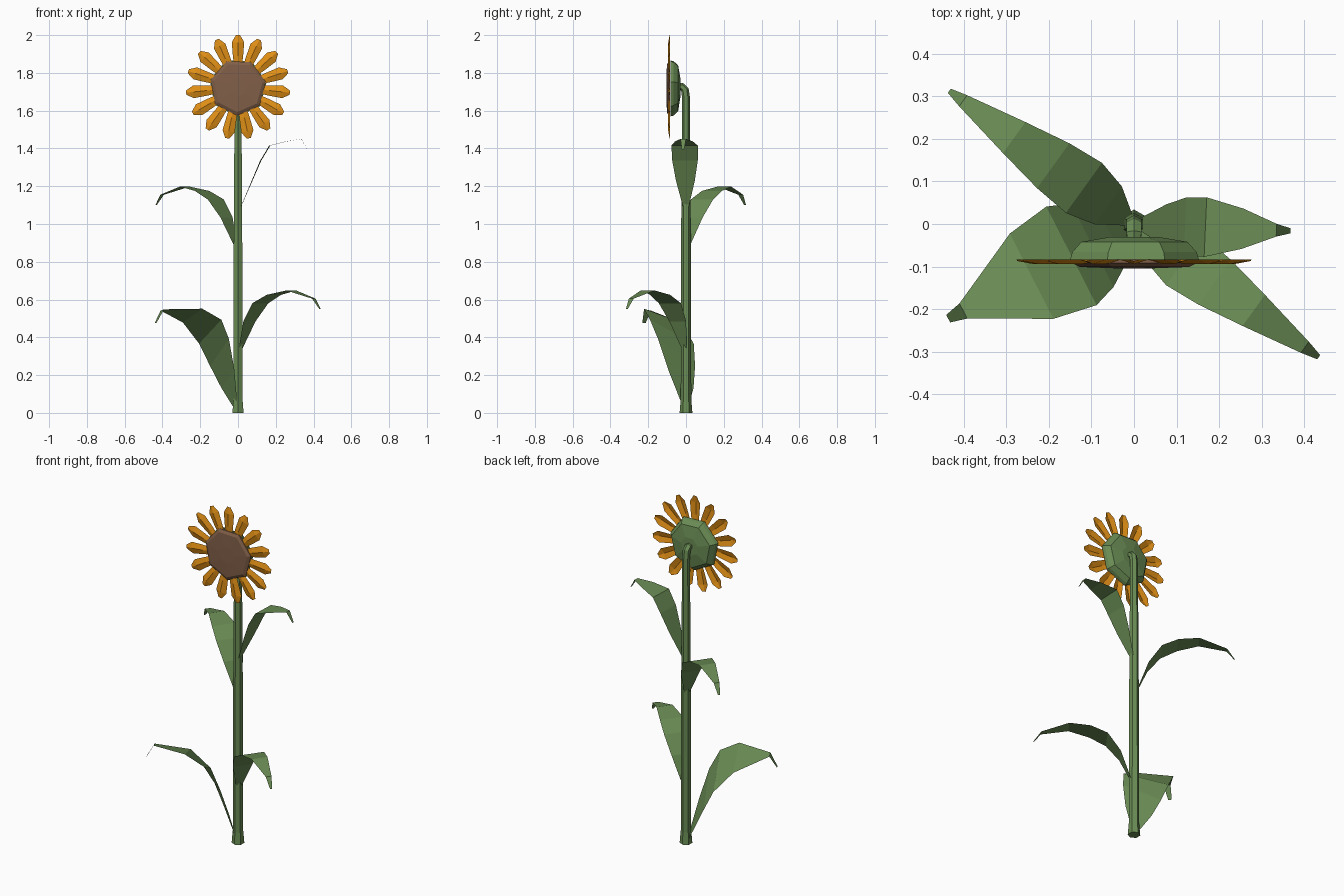
import bpy, bmesh, math
from mathutils import Vector

if "Cube" in bpy.data.objects:
    bpy.data.objects.remove(bpy.data.objects["Cube"])

HEAD_Z = 1.724


def material(name, rgb):
    m = bpy.data.materials.new(name)
    m.diffuse_color = (*rgb, 1)
    m.use_nodes = True
    m.node_tree.nodes["Principled BSDF"].inputs["Base Color"].default_value = m.diffuse_color
    return m


GREEN = material("leaf green", (0.145, 0.265, 0.09))
ORANGE = material("petal orange", (0.76, 0.28, 0.008))
BROWN = material("seed brown", (0.22, 0.115, 0.065))


def make(name, bm, mat):
    bmesh.ops.recalc_face_normals(bm, faces=bm.faces)
    me = bpy.data.meshes.new(name)
    bm.to_mesh(me)
    bm.free()
    me.materials.append(mat)
    ob = bpy.data.objects.new(name, me)
    bpy.context.collection.objects.link(ob)
    return ob


def bridge(bm, a, b, closed=True):
    n = len(a)
    for i in range(n if closed else n - 1):
        j = (i + 1) % n
        bm.faces.new((a[i], a[j], b[j], b[i]))


# Stem: hexagonal tube that hooks forward into the head
path = [(0, 0, .034), (0, .07, .028), (0, .9, .026), (0, 1.67, .021),
        (-.006, 1.712, .021), (-.022, 1.727, .02), (-.05, 1.727, .018)]
bm = bmesh.new()
rings = []
for i, (y, z, r) in enumerate(path):
    p, q = path[max(i - 1, 0)], path[min(i + 1, len(path) - 1)]
    t = Vector((0, q[0] - p[0], q[1] - p[1])).normalized()
    side = Vector((1, 0, 0))
    up = t.cross(side)
    rings.append([bm.verts.new(Vector((0, y, z)) + r * (
        math.sin(k * math.tau / 6) * side + math.cos(k * math.tau / 6) * up))
        for k in range(6)])
for a, b in zip(rings, rings[1:]):
    bridge(bm, a, b)
bm.faces.new(rings[0])
bm.faces.new(rings[-1])
make("stem", bm, GREEN)


# Head: seven-sided turned shapes facing the front
def turned(name, profile, mat):
    bm = bmesh.new()
    rings = []
    for r, y in profile:
        rings.append([bm.verts.new((r * math.cos(a), y, HEAD_Z + r * math.sin(a)))
                      for a in (math.radians(-92) + k * math.tau / 7 for k in range(7))])
    for a, b in zip(rings, rings[1:]):
        bridge(bm, a, b)
    bm.faces.new(rings[0])
    bm.faces.new(rings[-1])
    make(name, bm, mat)


turned("seed_disc", [(.15, -.084), (.15, -.092), (.132, -.101), (.05, -.104)], BROWN)
turned("head_back", [(.155, -.083), (.15, -.066), (.128, -.042), (.055, -.03)], GREEN)

# Petals: ring of fifteen creased strips with blunt points
bm = bmesh.new()
for k in range(15):
    a = math.radians(90) + k * math.tau / 15
    d = Vector((math.cos(a), 0, math.sin(a)))
    s = Vector((-d.z, 0, d.x))
    rows = []
    for r, w, crease in [(.11, .02, .004), (.165, .027, .01), (.238, .033, .01), (.276, .011, .003)]:
        c = Vector((0, -.084, HEAD_Z)) + d * r
        rows.append([bm.verts.new(c - s * w),
                     bm.verts.new(c + Vector((0, -crease, 0))),
                     bm.verts.new(c + s * w)])
    for p, q in zip(rows, rows[1:]):
        bridge(bm, p, q, False)
make("petals", bm, ORANGE)


# Leaves: arching strips given as (reach, height, width) stations
def leaf(name, yaw, base_z, stations, roll=0.0):
    a = math.radians(yaw)
    d = Vector((math.cos(a), math.sin(a), 0))
    n = Vector((-d.y, d.x, 0))
    bm = bmesh.new()
    rows = []
    for i, (r, z, w) in enumerate(stations):
        k = roll * min(1, 1.5 * (1 - i / (len(stations) - 1)))
        c = d * r + Vector((0, 0, base_z + z))
        h = (n + Vector((0, 0, k))) * w / 2
        rows.append([bm.verts.new(c - h), bm.verts.new(c + h)])
    for p, q in zip(rows, rows[1:]):
        bridge(bm, p, q, False)
    make(name, bm, GREEN)


middle = [(.015, 0, .03), (.075, .15, .11), (.145, .245, .145), (.234, .29, .13),
          (.347, .313, .09), (.495, .27, .032), (.535, .215, .012)]
leaf("middle_leaf_left", 144.2, .885, middle)
leaf("lower_leaf_right", -35.8, .335, middle)

upper = [(.015, 0, .03), (.075, .14, .10), (.12, .245, .135), (.168, .325, .14),
         (.255, .347, .095), (.335, .36, .03), (.368, .305, .012)]
leaf("upper_leaf_right", -2.5, 1.09, upper)

base = [(.015, 0, .04), (.06, .14, .15), (.11, .28, .22), (.165, .39, .26),
        (.27, .475, .225), (.45, .505, .04), (.49, .435, .02)]
leaf("base_leaf_left", 207, .04, base, roll=.65)
